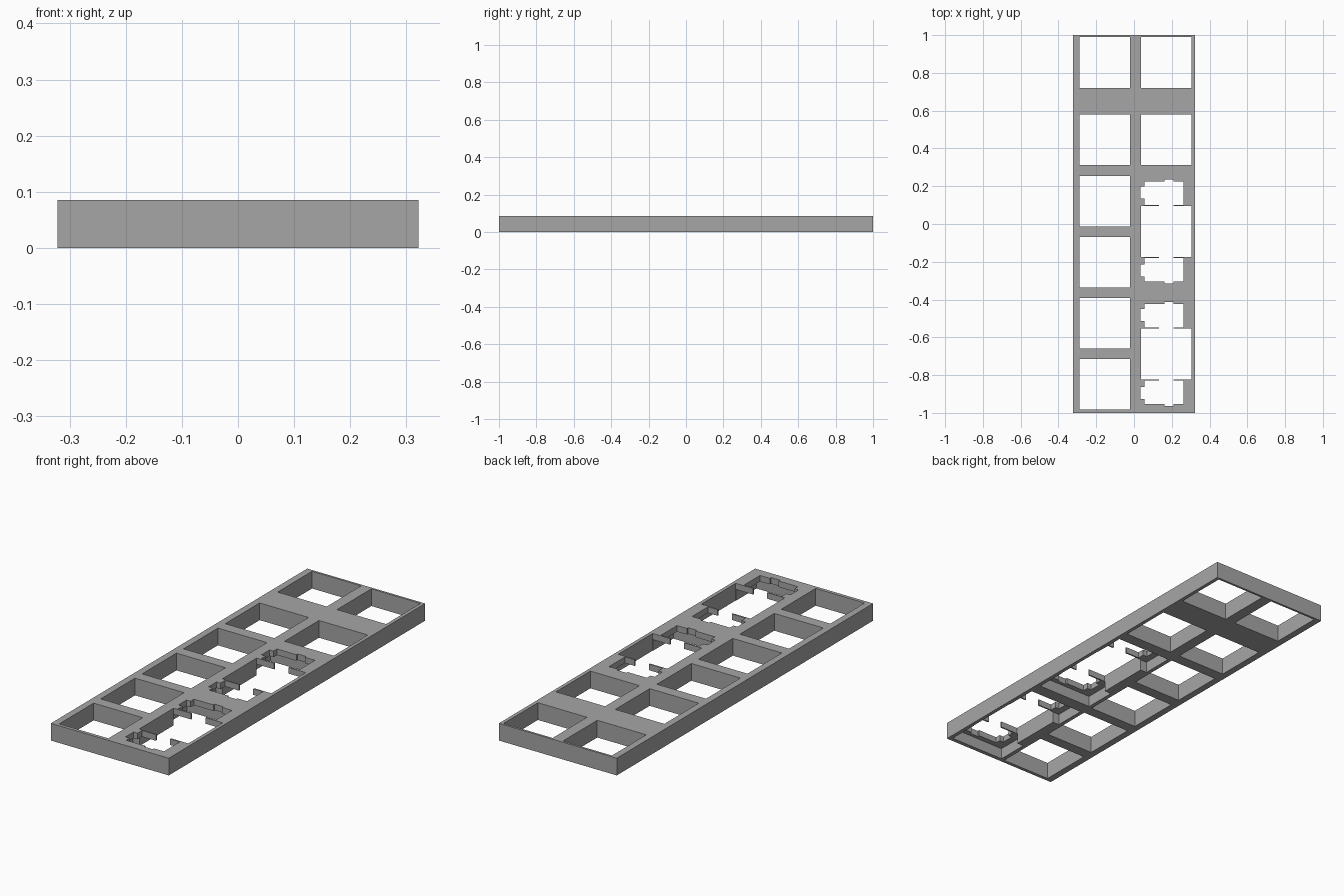
import bpy

old = bpy.data.objects.get("Cube")
if old:
    bpy.data.objects.remove(old)

HEIGHT = 0.085        # full depth of the frame
SHEET = 0.03          # thin sheet left above the underside pockets
HOLE = 0.134          # half width of a square switch opening
LEFT_X, RIGHT_X = -0.154, 0.17


def box(name, x0, x1, y0, y1, z0, z1):
    """Axis-aligned box, with y limits in either order."""
    y0, y1 = sorted((y0, y1))
    verts = [(x, y, z) for z in (z0, z1) for x, y in
             ((x0, y0), (x1, y0), (x1, y1), (x0, y1))]
    faces = [(3, 2, 1, 0), (4, 5, 6, 7)]
    faces += [(i, (i + 1) % 4, (i + 1) % 4 + 4, i + 4) for i in range(4)]
    mesh = bpy.data.meshes.new(name)
    mesh.from_pydata(verts, [], faces)
    obj = bpy.data.objects.new(name, mesh)
    bpy.context.collection.objects.link(obj)
    return obj


plate = box("switch_plate", -0.322, 0.322, -1, 1, 0, HEIGHT)
cutters = []


def cut(x0, x1, y0, y1, z0=-0.05, z1=HEIGHT + 0.05):
    """Remove a box from the plate, by default right through it."""
    cutter = box("cutter", x0, x1, y0, y1, z0, z1)
    cutter.hide_render = True
    cutters.append(cutter)
    mod = plate.modifiers.new("cut", 'BOOLEAN')
    mod.operation = 'DIFFERENCE'
    mod.solver = 'EXACT'
    mod.object = cutter


def switch_hole(x, y):
    cut(x - HOLE, x + HOLE, y - HOLE, y + HOLE)


# Square switch openings
for y in (0.855, 0.446, 0.121, -0.203, -0.526, -0.849):
    switch_hole(LEFT_X, y)
for y in (0.855, 0.446):
    switch_hole(RIGHT_X, y)

# Long-key openings with a stabiliser slot at each end
for y in (-0.04, -0.688):
    switch_hole(RIGHT_X, y)
    for s in (-1, 1):
        cut(0.0, 0.302, y + s * 0.132, y + s * 0.292, z1=HEIGHT - SHEET)  # pocket
        cut(0.056, 0.263, y + s * 0.141, y + s * 0.265)                   # slot
        cut(0.034, 0.07, y + s * 0.175, y + s * 0.238)                    # side tab
        cut(0.161, 0.209, y + s * 0.25, y + s * 0.275)                    # end tab
        cut(0.132, 0.21, y + s * 0.12, y + s * 0.15)                      # wire gap

# Bake the cuts and drop the helpers
depsgraph = bpy.context.evaluated_depsgraph_get()
baked = bpy.data.meshes.new_from_object(plate.evaluated_get(depsgraph))
plate.modifiers.clear()
plate.data = baked
for cutter in cutters:
    bpy.data.objects.remove(cutter)

# Single grey finish
grey = bpy.data.materials.new("mid_grey")
grey.use_nodes = True
colour = (0.38, 0.38, 0.38, 1)
grey.diffuse_color = colour
grey.node_tree.nodes["Principled BSDF"].inputs["Base Color"].default_value = colour
plate.data.materials.clear()
plate.data.materials.append(grey)
for face in plate.data.polygons:
    face.material_index = 0
    face.use_smooth = False
